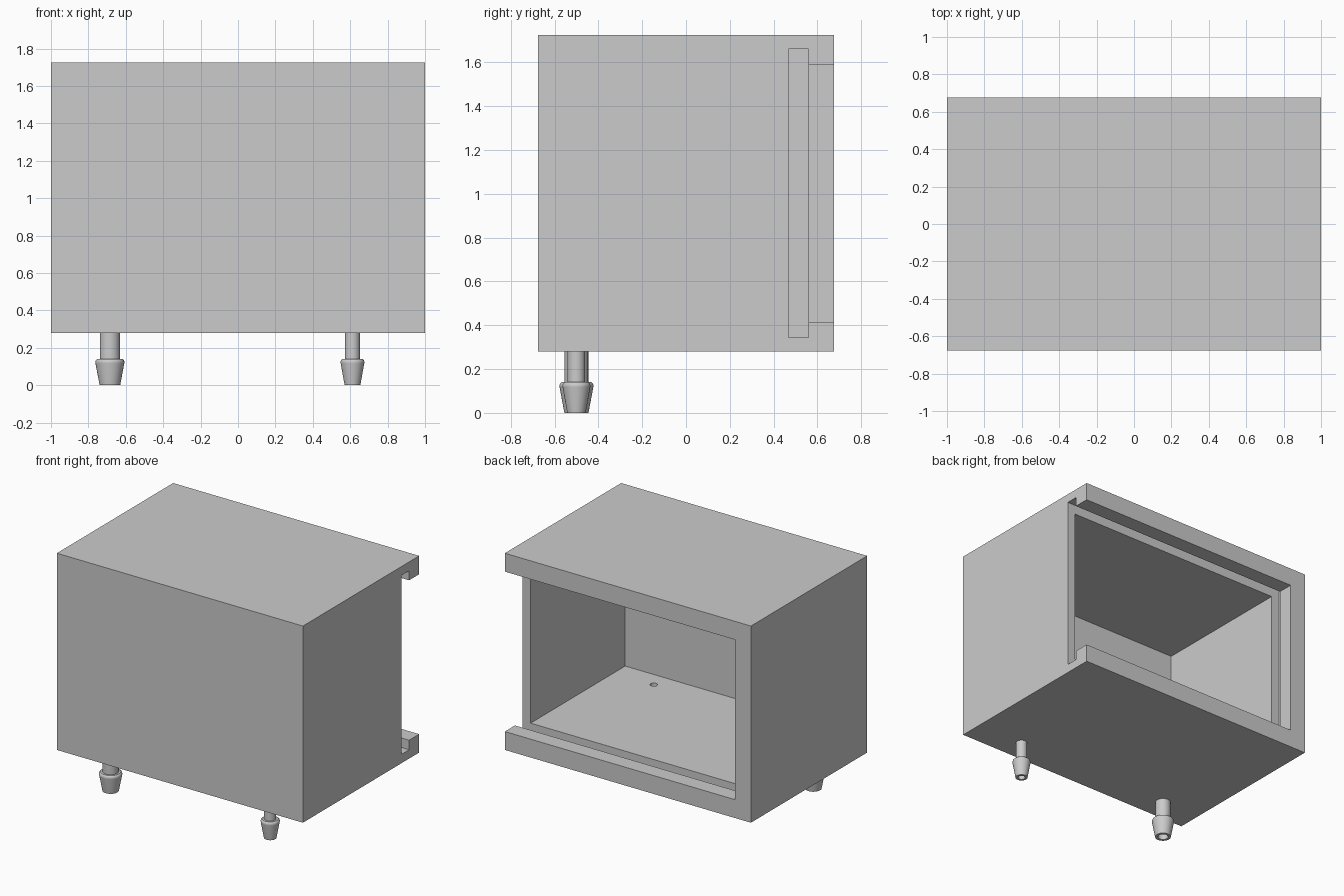
import bpy, bmesh, math
from mathutils import Matrix, Vector

cube = bpy.data.objects.get("Cube")
if cube:
    bpy.data.objects.remove(cube, do_unlink=True)

grey = bpy.data.materials.new("plain grey")
grey.use_nodes = True
colour = (0.6, 0.6, 0.6, 1)
grey.diffuse_color = colour
grey.node_tree.nodes["Principled BSDF"].inputs["Base Color"].default_value = colour


def make_object(name, bm):
    mesh = bpy.data.meshes.new(name)
    bmesh.ops.recalc_face_normals(bm, faces=bm.faces)
    bm.to_mesh(mesh)
    bm.free()
    mesh.materials.append(grey)
    obj = bpy.data.objects.new(name, mesh)
    bpy.context.collection.objects.link(obj)
    return obj


def box(name, low, high):
    low, high = Vector(low), Vector(high)
    bm = bmesh.new()
    place = Matrix.Translation((low + high) / 2) @ Matrix.Diagonal((*(high - low), 1))
    bmesh.ops.create_cube(bm, size=1, matrix=place)
    return make_object(name, bm)


def cylinder(name, x, y, radius, bottom, top):
    bm = bmesh.new()
    bmesh.ops.create_cone(bm, cap_ends=True, segments=SIDES, radius1=radius,
                          radius2=radius, depth=top - bottom,
                          matrix=Matrix.Translation((x, y, (bottom + top) / 2)))
    return make_object(name, bm)


def activate(obj):
    bpy.ops.object.select_all(action="DESELECT")
    obj.select_set(True)
    bpy.context.view_layer.objects.active = obj


def cut(target, cutter):
    cutter.hide_render = True
    mod = target.modifiers.new("cut", "BOOLEAN")
    mod.operation, mod.solver, mod.object = "DIFFERENCE", "EXACT", cutter
    activate(target)
    bpy.ops.object.modifier_apply(modifier=mod.name)
    bpy.data.objects.remove(cutter, do_unlink=True)


def lathe(name, x, y, profile):
    bm = bmesh.new()
    verts = [bm.verts.new((r, 0, z)) for r, z in profile]
    edges = [bm.edges.new(pair) for pair in zip(verts, verts[1:])]
    bmesh.ops.spin(bm, geom=verts + edges, cent=(0, 0, 0), axis=(0, 0, 1),
                   angle=math.tau, steps=SIDES, use_duplicate=False)
    bmesh.ops.remove_doubles(bm, verts=bm.verts, dist=1e-5)
    bmesh.ops.translate(bm, verts=bm.verts, vec=(x, y, 0))
    obj = make_object(name, bm)
    activate(obj)
    bpy.ops.object.shade_smooth_by_angle(angle=math.radians(35))
    return obj


SIDES = 48
BASE, TOP, DEPTH = 0.28, 1.725, 0.675
FLOOR, CEILING = 0.415, 1.59
SLOT_FRONT, SLOT_BACK = 0.468, 0.558

# Housing, hollowed from the back, with a side-entry groove for a sliding cover
housing = box("housing", (-1, -DEPTH, BASE), (1, DEPTH, TOP))
cut(housing, box("cavity_cutter", (-0.87, -0.63, FLOOR), (0.935, 0.5, CEILING)))
cut(housing, box("groove_cutter", (-0.935, SLOT_FRONT, 0.345), (1.1, SLOT_BACK, 1.66)))
cut(housing, box("opening_cutter", (-0.87, 0.5, FLOOR), (1.1, 0.8, CEILING)))

# Barbed hose nozzles: name, x, bore, tip, barb and stem radius
nozzles = [("large_nozzle", -0.685, 0.036, 0.055, 0.078, 0.054),
           ("small_nozzle", 0.612, 0.025, 0.042, 0.064, 0.04)]
for name, x, bore, tip, barb, stem in nozzles:
    y = -0.5
    cut(housing, cylinder("bore_cutter", x, y, bore, 0.2, 0.5))
    lathe(name, x, y, [(bore, BASE), (bore, 0), (tip, 0), (barb - 0.001, 0.117),
                       (barb, 0.125), (barb - 0.003, 0.134), (barb - 0.01, 0.14),
                       (stem, 0.14), (stem, BASE)])
